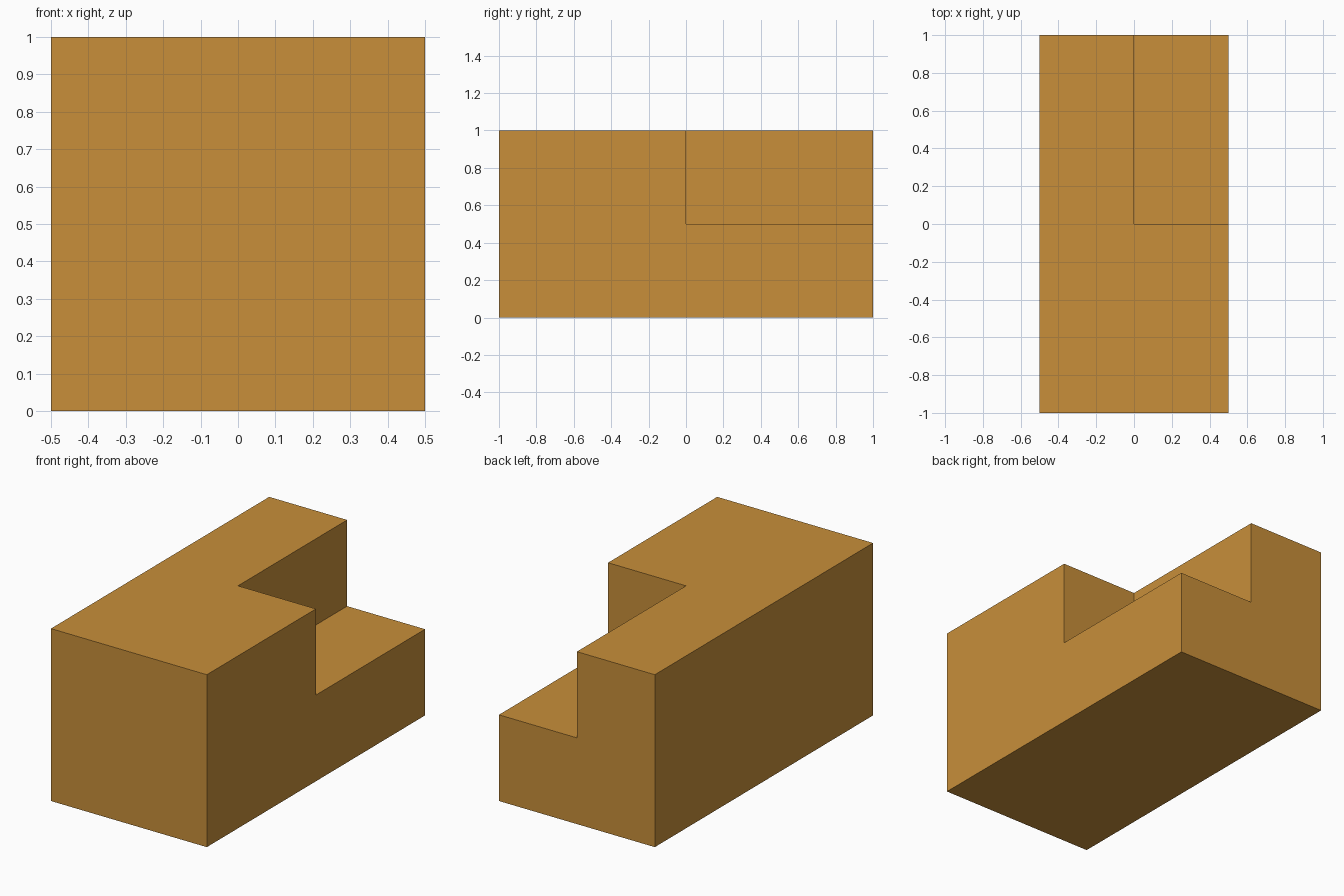
import bpy

default = bpy.data.objects.get("Cube")
if default:
    bpy.data.objects.remove(default, do_unlink=True)

# Single ochre colour
ochre = bpy.data.materials.new("ochre")
ochre.use_nodes = True
colour = (0.58, 0.275, 0.042, 1)
ochre.diffuse_color = colour
ochre.node_tree.nodes["Principled BSDF"].inputs["Base Color"].default_value = colour


def box(name, low, high):
    """Flat-faced box spanning two opposite corners."""
    centre = [(a + b) / 2 for a, b in zip(low, high)]
    size = [b - a for a, b in zip(low, high)]
    bpy.ops.mesh.primitive_cube_add(size=1, location=centre)
    obj = bpy.context.object
    obj.name = obj.data.name = name
    obj.scale = size
    bpy.ops.object.transform_apply(location=True, rotation=False, scale=True)
    obj.data.materials.append(ochre)
    return obj


# Main block
block = box("notched_block", (-0.5, -1, 0), (0.5, 1, 1))

# Quarter notch in the upper back left, overshooting the outer faces
cutter = box("notch_cutter", (0, 0, 0.5), (0.7, 1.2, 1.2))
cutter.hide_render = True

notch = block.modifiers.new("notch", 'BOOLEAN')
notch.operation = 'DIFFERENCE'
notch.solver = 'EXACT'
notch.object = cutter

# Bake the cut and discard the cutter
bpy.ops.object.select_all(action='DESELECT')
bpy.context.view_layer.objects.active = block
block.select_set(True)
bpy.ops.object.modifier_apply(modifier=notch.name)
bpy.data.objects.remove(cutter, do_unlink=True)
bpy.ops.object.shade_flat()
